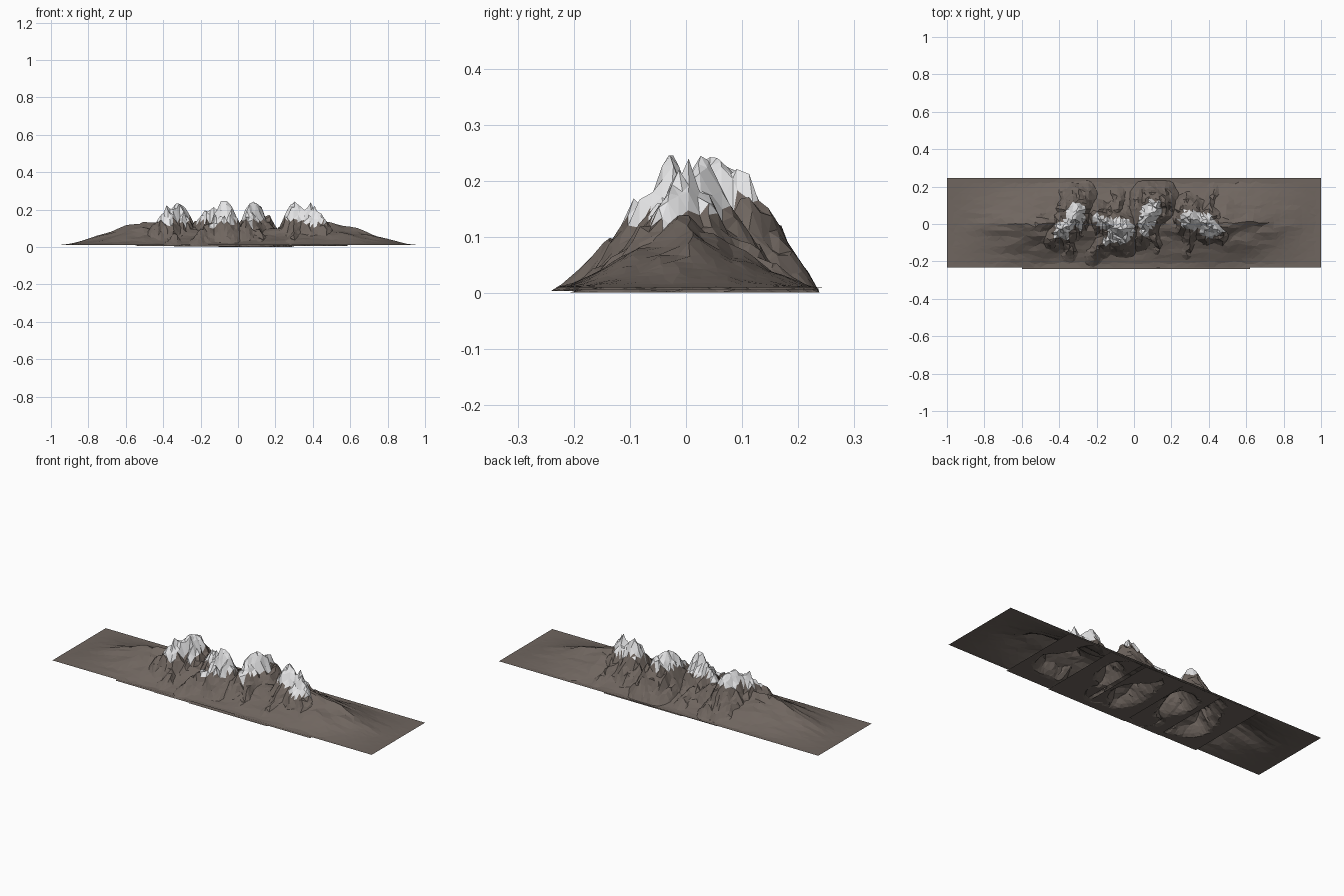
import bpy, bmesh, random
from mathutils import Vector, noise

random.seed(4)
cube = bpy.data.objects.get("Cube")
if cube:
    bpy.data.objects.remove(cube)


def material(name, rgb):
    m = bpy.data.materials.new(name)
    m.use_nodes = True
    m.diffuse_color = (*rgb, 1)
    m.node_tree.nodes["Principled BSDF"].inputs["Base Color"].default_value = (*rgb, 1)
    return m


ROCK = material("brown rock", (0.16, 0.132, 0.115))
SNOW = material("snow white", (0.80, 0.80, 0.81))


def terrain(name, x0, x1, y0, y1, nx, ny, base, height, snowline=None):
    """Faceted height field on a rectangular sheet with a flat border."""
    bm = bmesh.new()
    bmesh.ops.create_grid(bm, x_segments=nx, y_segments=ny, size=1)
    sx, sy = (x1 - x0) / nx, (y1 - y0) / ny
    for v in bm.verts:
        edge = max(abs(v.co.x), abs(v.co.y)) > 0.999
        x = x0 + (v.co.x + 1) / 2 * (x1 - x0)
        y = y0 + (v.co.y + 1) / 2 * (y1 - y0)
        if edge:
            v.co = (x, y, base)
            continue
        x += random.uniform(-0.33, 0.33) * sx
        y += random.uniform(-0.33, 0.33) * sy
        v.co = (x, y, base + height(x, y))
    bmesh.ops.triangulate(bm, faces=bm.faces[:], quad_method='SHORT_EDGE')
    # Snow above a ragged line that hangs lower towards the front
    if snowline:
        for f in bm.faces:
            c = f.calc_center_median()
            line = snowline + 0.2 * c.y + 0.04 * noise.noise(c * 22)
            f.material_index = int(c.z > line)
    bm.normal_update()
    me = bpy.data.meshes.new(name)
    bm.to_mesh(me)
    bm.free()
    me.materials.append(ROCK)
    me.materials.append(SNOW)
    ob = bpy.data.objects.new(name, me)
    bpy.context.collection.objects.link(ob)


def interp(points, t):
    for (a, p), (b, q) in zip(points, points[1:]):
        if t <= b:
            return p + (q - p) * (t - a) / (b - a)
    return points[-1][1]


# Long foothills with tapering wings
CREST = [(0, 0.075), (0.35, 0.105), (0.5, 0.125), (0.6, 0.102), (0.7, 0.066),
         (0.8, 0.032), (0.9, 0.008), (0.96, 0)]


def foothill_height(x, y):
    wobble = 0.02 * noise.noise(Vector((x * 4, 3, 1)))
    side = max(0, 1 - abs(y - wobble) / 0.215)
    rough = 1 + 0.35 * noise.noise(Vector((x * 6, y * 22, 7)))
    return interp(CREST, abs(x)) * side ** 1.1 * rough


terrain("foothills", -1, 1, -0.232, 0.245, 56, 20, 0.01, foothill_height)


# Steep massifs, each grown around a ridge line and its spurs
def massif_height(lines):
    segs = [(Vector(a), Vector(b)) for line in lines for a, b in zip(line, line[1:])]

    def height(x, y):
        p = Vector((x, y))
        warp = noise.noise_vector(Vector((x * 16, y * 16, 2)))
        p += Vector((warp.x, warp.y)) * 0.014
        best = 0
        for a, b in segs:
            d = (b - a).xy
            t = max(0, min(1, (p - a.xy).dot(d) / d.length_squared))
            crest = a.z + (b.z - a.z) * t
            dist = (p - a.xy - d * t).length
            reach = 0.045 + 0.47 * crest
            best = max(best, crest * max(0, 1 - dist / reach) ** 1.15)
        gully = abs(noise.noise(Vector((x * 24, y * 24, 5))))
        return min(0.241, best * (1.07 - 0.45 * gully))
    return height


MASSIFS = {
    "west_massif": (-0.60, -0.14, 0.006, [
        [(-0.43, -0.07, 0.145), (-0.38, -0.02, 0.215), (-0.33, 0.03, 0.25), (-0.30, 0.08, 0.225),
         (-0.28, 0.11, 0.16)],
        [(-0.30, 0.09, 0.17), (-0.36, 0.14, 0.09)],
        [(-0.38, -0.02, 0.18), (-0.34, -0.13, 0.07)]]),
    "west_centre_massif": (-0.36, 0.12, 0.004, [
        [(-0.21, 0.05, 0.165), (-0.15, 0.01, 0.212), (-0.11, -0.01, 0.205), (-0.07, -0.03, 0.255),
         (-0.05, -0.05, 0.18)],
        [(-0.15, 0.01, 0.19), (-0.13, -0.06, 0.165), (-0.21, -0.15, 0.085)],
        [(-0.07, -0.03, 0.18), (-0.07, -0.13, 0.07)],
        [(-0.14, 0.02, 0.15), (-0.09, 0.09, 0.09), (-0.09, 0.15, 0.06)]]),
    "east_centre_massif": (-0.14, 0.35, 0.001, [
        [(0.035, -0.06, 0.15), (0.06, 0.0, 0.205), (0.10, 0.085, 0.258), (0.13, 0.10, 0.23),
         (0.15, 0.12, 0.17)],
        [(0.11, 0.1, 0.18), (0.10, 0.14, 0.11)],
        [(0.07, 0.01, 0.18), (0.12, -0.12, 0.07)]]),
    "east_massif": (0.14, 0.62, 0.006, [
        [(0.25, 0.05, 0.14), (0.295, 0.03, 0.245), (0.345, 0.01, 0.20), (0.39, 0.00, 0.228),
         (0.46, -0.045, 0.155)],
        [(0.38, 0.01, 0.17), (0.42, 0.15, 0.06)],
        [(0.31, 0.02, 0.18), (0.29, -0.13, 0.07)]]),
}
for name, (x0, x1, base, lines) in MASSIFS.items():
    terrain(name, x0, x1, -0.24, 0.238, 27, 27, base, massif_height(lines), 0.142)
